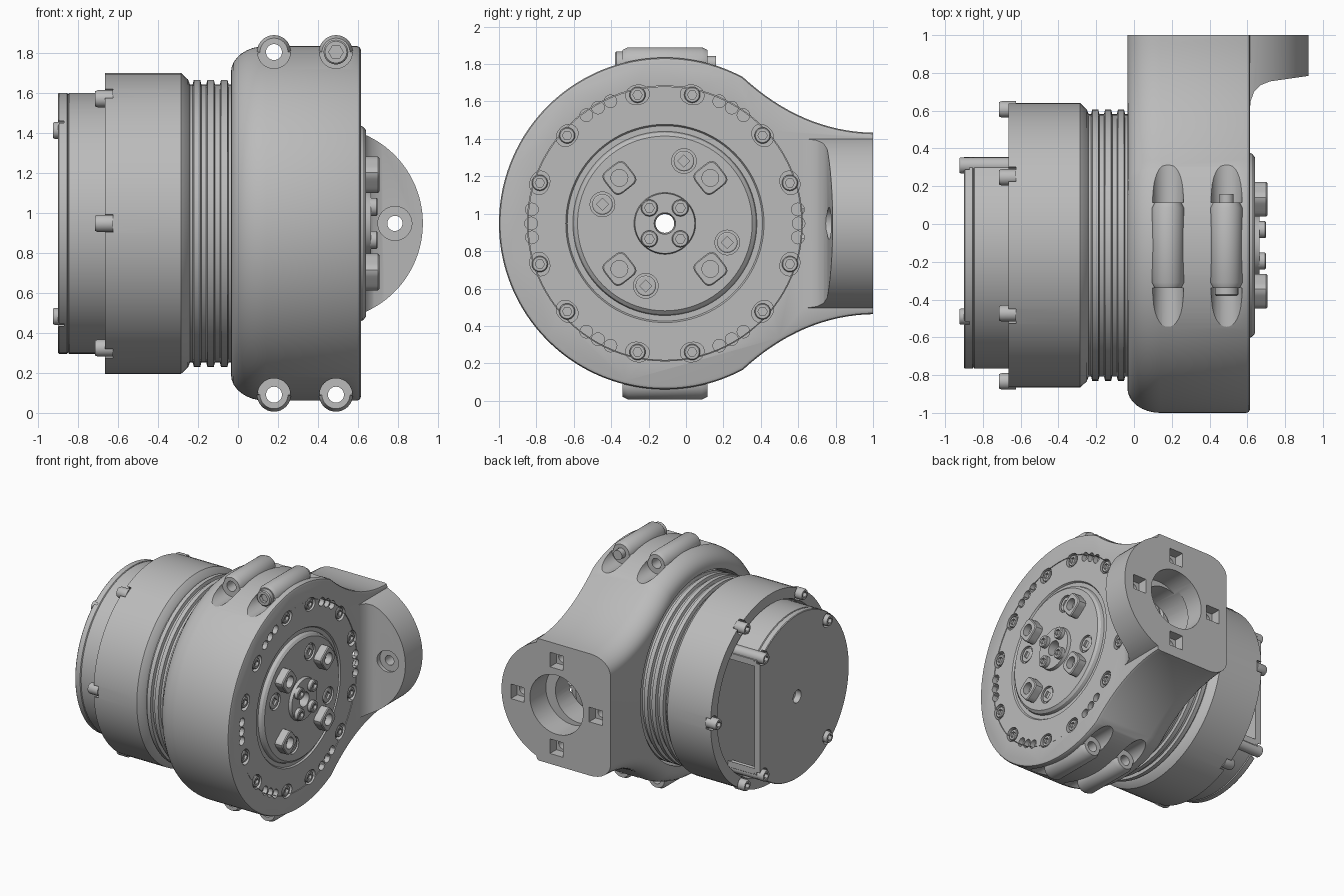
import bpy, bmesh, math
from mathutils import Matrix, Vector
from math import sin, cos, pi, radians

if "Cube" in bpy.data.objects:
    bpy.data.objects.remove(bpy.data.objects["Cube"])

AY, AZ = -0.113, 0.948          # main axis runs along x through this y, z
FX, FR = 0.44, 0.485            # side flange centre x and radius
grey = bpy.data.materials.new("plain grey")
grey.diffuse_color = (0.5, 0.5, 0.5, 1)
grey.use_nodes = True
grey.node_tree.nodes["Principled BSDF"].inputs["Base Color"].default_value = grey.diffuse_color


def skin(name, rings, closed=False):
    """Join equal-length point loops into a solid."""
    bm = bmesh.new()
    vs = [[bm.verts.new(p) for p in ring] for ring in rings]
    n = len(vs[0])
    pairs = list(zip(vs, vs[1:])) + ([(vs[-1], vs[0])] if closed else [])
    for a, b in pairs:
        for i in range(n):
            j = (i + 1) % n
            bm.faces.new((a[i], a[j], b[j], b[i]))
    if not closed:
        bm.faces.new(vs[0])
        bm.faces.new(vs[-1])
    bmesh.ops.recalc_face_normals(bm, faces=bm.faces)
    me = bpy.data.meshes.new(name)
    bm.to_mesh(me)
    bm.free()
    me.materials.append(grey)
    ob = bpy.data.objects.new(name, me)
    bpy.context.collection.objects.link(ob)
    return ob


def lathe(name, prof, pos, axis='x', n=32, closed=False, spin=0.0):
    """Revolve (along, radius) points; a radius may be a function of angle."""
    turn = {'x': 0, 'y': pi / 2, '-x': pi, '-y': -pi / 2}[axis]
    m = Matrix.Translation(pos) @ Matrix.Rotation(turn, 4, 'Z') @ Matrix.Rotation(spin, 4, 'X')
    rings = []
    for x, r in prof:
        ring = []
        for i in range(n):
            a = 2 * pi * i / n
            q = r(a) if callable(r) else r
            ring.append(m @ Vector((x, q * cos(a), q * sin(a))))
        rings.append(ring)
    return skin(name, rings, closed)


def rod(name, pos, axis, r, length, n=32, spin=0.0):
    return lathe(name, [(0, r), (length, r)], pos, axis, n, False, spin)


def ngon(r, k):
    return lambda a: r * cos(pi / k) / cos(a % (2 * pi / k) - pi / k)


def screw(name, pos, axis, r, h, sides=6, spin=0.0):
    """Cap screw head with a polygonal socket."""
    s = ngon(r * 0.58, sides)
    return lathe(name, [(0, r), (h * 0.85, r), (h, r * 0.88), (h, s), (h * 0.45, s)],
                 pos, axis, 24, False, spin)


def box(name, lo, hi):
    ring = lambda z: [(lo[0], lo[1], z), (hi[0], lo[1], z), (hi[0], hi[1], z), (lo[0], hi[1], z)]
    return skin(name, [ring(lo[2]), ring(hi[2])])


def boolean(ob, others, op='DIFFERENCE', keep=False):
    """Apply one boolean with all the other objects merged as operand."""
    bm = bmesh.new()
    for o in others:
        bm.from_mesh(o.data)
    me = bpy.data.meshes.new("operand")
    bm.to_mesh(me)
    bm.free()
    tool = bpy.data.objects.new("operand", me)
    tool.hide_render = True
    bpy.context.collection.objects.link(tool)
    mod = ob.modifiers.new("cut", 'BOOLEAN')
    mod.operation, mod.solver, mod.object, mod.use_self = op, 'EXACT', tool, True
    dg = bpy.context.evaluated_depsgraph_get()
    new = bpy.data.meshes.new_from_object(ob.evaluated_get(dg))
    ob.modifiers.clear()
    ob.data = new
    for o in [tool] + ([] if keep else list(others)):
        bpy.data.objects.remove(o)


def polar(x, r, deg):
    return (x, AY + r * cos(radians(deg)), AZ + r * sin(radians(deg)))


# clamp housing: round ring blending into an arm that ends at y = 1
top = [(AY + 0.887 * cos(radians(a)), 0.887 * sin(radians(a))) for a in range(180, 61, -2)]
p0, p1, p2 = top[-1], (0.62, 0.492), (1.0, 0.485)
for i in range(1, 17):
    t = i / 16
    top.append(tuple((1 - t) ** 2 * p0[k] + 2 * t * (1 - t) * p1[k] + t * t * p2[k] for k in (0, 1)))
outline = top + [(y, -z) for y, z in reversed(top[1:])]


def inset(x, d):
    n, pts = len(outline), []
    for i, (y, z) in enumerate(outline):
        if y > 0.999:
            ny, nz = 0, math.copysign(1, z)
        else:
            a, b = outline[i - 1], outline[(i + 1) % n]
            v = Vector((a[1] - b[1], b[0] - a[0])).normalized()
            ny, nz = v.x, v.y
        pts.append((x, y - ny * d, AZ + z - nz * d))
    return pts


layers = [(-0.035 + 0.175 * (1 - cos(k * pi / 16)), 0.13 * (1 - sin(k * pi / 16))) for k in range(9)]
layers += [(0.595, 0), (0.609, 0.006), (0.615, 0.02)]
housing = skin("clamp_housing", [inset(x, d) for x, d in layers])

# round mounting flange with a filleted back
back = [(0.3, 1), (0.93, 1), (0.93, 0.785), (0.72, 0.755), (0.67, 0.735), (0.635, 0.7),
        (0.618, 0.65), (0.61, 0.58), (0.3, 0.58)]
flange = skin("flange", [[(x, y, z) for x, y in back] for z in (0.3, 1.6)])
boolean(flange, [rod("round", (FX, 0.4, AZ), 'y', FR, 0.8, 96)], 'INTERSECT')
boolean(housing, [flange], 'UNION')

# clamp bolt lugs on top and bottom, with scooped bolt access
lugs, cuts = [], []
for x in (0.18, 0.49):
    for s in (-1, 1):
        z = AZ + s * 0.857
        lugs.append(lathe("lug", [(0, 0.07), (0.03, 0.085), (0.425, 0.085), (0.455, 0.07)], (x, -0.34, z), 'y'))
        cuts += [rod("scoop", (x, 0.115, z), 'y', 0.082, 0.4), rod("scoop", (x, -0.34, z), '-y', 0.082, 0.4),
                 rod("bolt_hole", (x, -0.5, z), 'y', 0.04, 0.8)]
boolean(housing, lugs, 'UNION')
cuts.append(rod("main_bore", (-0.2, AY, AZ), 'x', 0.735, 1.0, 96))
# flange centre hole, bolt holes and square nut pockets
cuts += [rod("centre_hole", (FX, 0.8, AZ), 'y', 0.235, 0.3, 48), rod("inner_hole", (0.385, 0.45, AZ), 'y', 0.205, 0.4, 48)]
for k in range(4):
    x, z = FX + 0.345 * cos(k * pi / 2), AZ + 0.345 * sin(k * pi / 2)
    cuts += [rod("hole", (x, 0.7, z), 'y', 0.038, 0.4), rod("pocket", (x, 0.92, z), 'y', 0.082, 0.2, 4, pi / 4)]
cuts.append(rod("spotface", (FX + 0.345, 0.5, AZ), 'y', 0.085, 0.285))
boolean(housing, cuts)

# drive unit: barrel, bellows ridges inside the clamp, face and raised output disc
prof = [(-0.62, 0.05), (-0.62, 0.66), (-0.665, 0.67), (-0.665, 0.753), (-0.285, 0.753), (-0.25, 0.72), (-0.24, 0.695)]
for k in range(11):
    x = -0.205 + 0.068 * k
    prof += [(x - 0.022, 0.695), (x - 0.016, 0.718), (x + 0.016, 0.718), (x + 0.022, 0.695)]
prof += [(0.54, 0.732), (0.612, 0.732), (0.612, 0.53), (0.6, 0.522), (0.6, 0.492), (0.625, 0.485),
         (0.64, 0.467), (0.64, 0.165), (0.665, 0.16), (0.665, 0.057), (0.2, 0.05)]
drive = lathe("drive_unit", prof, (0, AY, AZ), 'x', 96, True)

# face pockets: two screws per sixty degrees, three small lobes between
face_cuts = []
for k in range(6):
    for d in (-18, 18):
        a = 60 * k + d
        slot = lambda t: 0.052 + 0.012 * sin(t) ** 2
        face_cuts.append(lathe("slot", [(0, slot), (0.1, slot)], polar(0.58, 0.703, a), 'x', 24, False, radians(a)))
        screw("face_screw", polar(0.575, 0.703, a), 'x', 0.043, 0.035)
    for d in (-6, 0, 6):
        face_cuts.append(rod("lobe", polar(0.575, 0.715, 60 * k + d), 'x', 0.034, 0.1, 16))
boolean(housing, face_cuts, keep=True)
for k in range(6):
    face_cuts.append(rod("notch", polar(-0.625, 0.72, 60 * k), '-x', 0.055, 0.1))
    screw("barrel_screw", polar(-0.625, 0.72, 60 * k), '-x', 0.043, 0.09)
for k in range(4):
    face_cuts.append(rod("counterbore", polar(0.62, 0.349, 73 + 90 * k), 'x', 0.066, 0.1))
    screw("output_screw", polar(0.61, 0.349, 73 + 90 * k), 'x', 0.055, 0.027, 4)
    screw("hub_screw", polar(0.66, 0.117, 45 + 90 * k), 'x', 0.045, 0.038)
    # rounded square drive bosses with a hole
    boss = lambda t: 0.075 / (abs(cos(t)) ** 5 + abs(sin(t)) ** 5) ** 0.2
    lathe("drive_boss", [(0, boss), (0.065, boss), (0.072, lambda t: boss(t) * 0.92), (0.072, 0.045), (0.02, 0.045)],
          polar(0.635, 0.344, 45 + 90 * k), 'x', 32, False, radians(38 + 90 * k))
boolean(drive, face_cuts)

# rear cover: end plate and thin wall, cut flat on one side
cover = lathe("rear_cover", [(-0.9, 0.05), (-0.9, 0.648), (-0.895, 0.653), (-0.855, 0.653), (-0.85, 0.645),
                             (-0.845, 0.653), (-0.62, 0.653), (-0.62, 0.62), (-0.85, 0.62), (-0.85, 0.05)],
              (0, AY, AZ), 'x', 96, True)
cover_cuts = [box("side_cut", (-1, 0.355, 0), (-0.5, 1, 2))]
for y in (0.31, -0.49):
    for s in (-1, 1):
        z = AZ + s * 0.465
        cover_cuts.append(rod("notch", (-0.87, y, z), '-x', 0.055, 0.1))
        screw("cover_screw", (-0.87, y, z), '-x', 0.043, 0.055)
        rod("cover_post", (-0.872, y, z), 'x', 0.043, 0.255)
boolean(cover, cover_cuts)

# one clamp bolt fitted in the upper outer lug
screw("clamp_bolt_head", (0.49, -0.33, AZ + 0.857), '-y', 0.062, 0.05)
rod("clamp_bolt_shank", (0.49, -0.34, AZ + 0.857), 'y', 0.038, 0.5)

bpy.ops.object.select_all(action='SELECT')
bpy.context.view_layer.objects.active = housing
bpy.ops.object.shade_smooth_by_angle(angle=radians(28))
